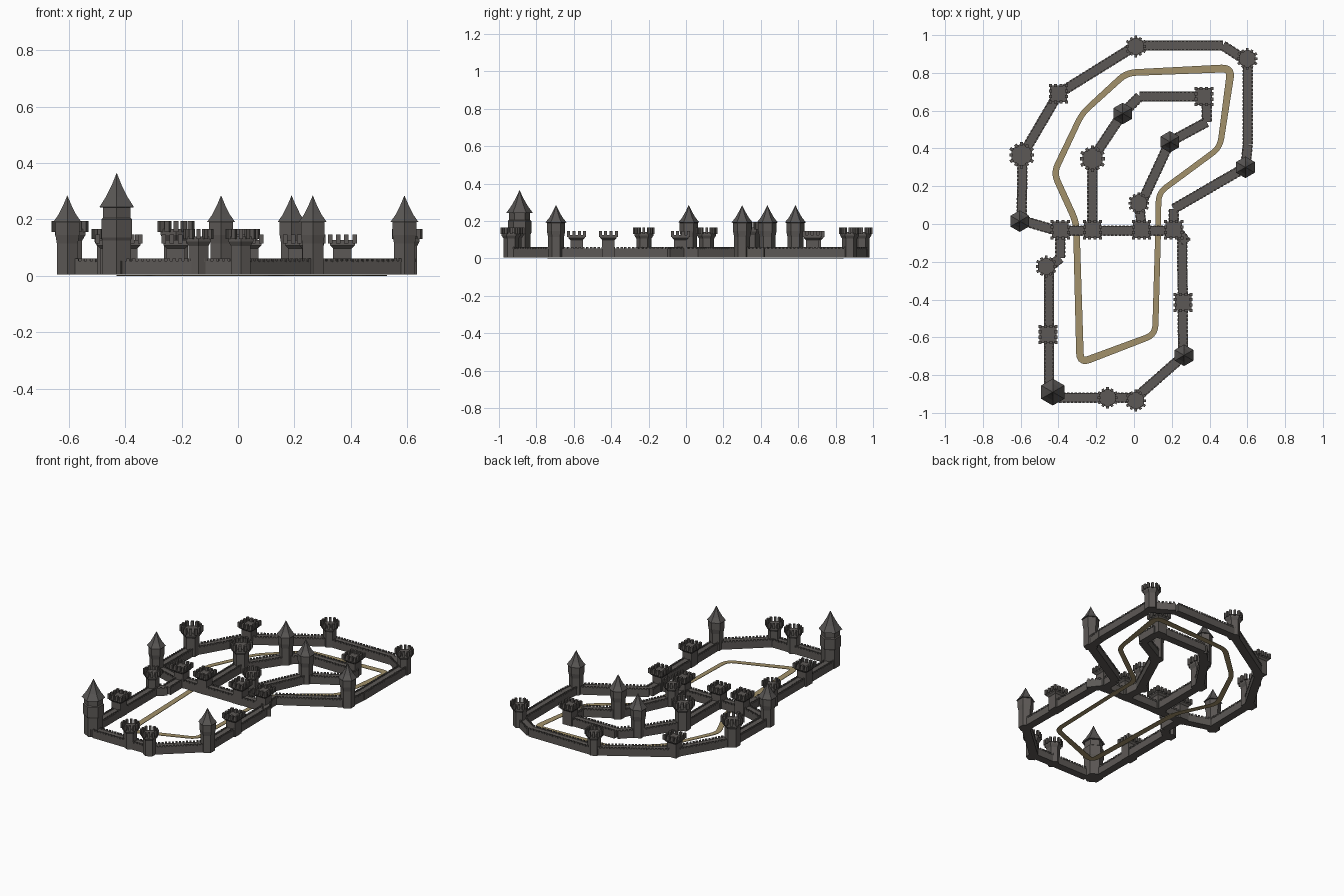
import bpy, bmesh, math
from mathutils import Vector, Matrix

if "Cube" in bpy.data.objects:
    bpy.data.objects.remove(bpy.data.objects["Cube"])

Z0 = 0.004  # masonry sits just above the road base


def material(name, rgb):
    m = bpy.data.materials.new(name)
    m.diffuse_color = (*rgb, 1)
    m.use_nodes = True
    m.node_tree.nodes["Principled BSDF"].inputs["Base Color"].default_value = m.diffuse_color
    return m


STONE = material("dark stone", (0.108, 0.099, 0.092))
ROOF = material("roof slate", (0.098, 0.092, 0.089))
EARTH = material("sandy road", (0.36, 0.285, 0.145))


def finish(bm, name, *mats):
    bmesh.ops.recalc_face_normals(bm, faces=bm.faces[:])
    me = bpy.data.meshes.new(name)
    bm.to_mesh(me)
    bm.free()
    for m in mats:
        me.materials.append(m)
    ob = bpy.data.objects.new(name, me)
    bpy.context.collection.objects.link(ob)
    return ob


def box(bm, center, size, angle=0):
    mat = Matrix.Translation(center) @ Matrix.Rotation(angle, 4, 'Z') @ Matrix.Diagonal((*size, 1))
    bmesh.ops.create_cube(bm, size=1, matrix=mat)


def rings(bm, pos, n, profile, start):
    """Stacked n-sided rings following (radius, z) profile; radius 0 closes to a tip."""
    loops = []
    for r, z in profile:
        if r == 0:
            loops.append([bm.verts.new((pos[0], pos[1], z))] * n)
            continue
        loops.append([bm.verts.new((pos[0] + r * math.cos(start + 2 * math.pi * i / n),
                                    pos[1] + r * math.sin(start + 2 * math.pi * i / n), z))
                      for i in range(n)])
    for a, b in zip(loops, loops[1:]):
        for i in range(n):
            j = (i + 1) % n
            bm.faces.new([a[i], a[j], b[j], b[i]] if b[0] != b[1] else [a[i], a[j], b[0]])
    bm.faces.new(loops[0][::-1])
    if loops[-1][0] != loops[-1][1]:
        bm.faces.new(loops[-1])


def wall(name, points, width=0.055, top=0.052):
    """Straight wall pieces with small merlons along both edges."""
    bm = bmesh.new()
    for a, b in zip(points, points[1:]):
        a, b = Vector(a), Vector(b)
        d = b - a
        ang = math.atan2(d.y, d.x)
        side = Vector((-d.y, d.x)).normalized() * (width / 2 - 0.004)
        mid = (a + b) / 2
        box(bm, (mid.x, mid.y, (top + Z0) / 2), (d.length, width - 0.004, top - Z0), ang)
        count = max(2, int(d.length / 0.02))
        for i in range(count):
            p = a + d * ((i + 0.5) / count)
            for s in (-1, 1):
                q = p + side * s
                box(bm, (q.x, q.y, top + 0.003), (0.012, 0.008, 0.012), ang)
    return finish(bm, name, STONE)


def spire_tower(name, pos, profile, eave):
    bm = bmesh.new()
    rings(bm, pos, 6, profile, math.pi / 2)
    bm.faces.ensure_lookup_table()
    for f in bm.faces:
        f.material_index = int(f.calc_center_median().z >= eave)
    finish(bm, name, STONE, ROOF)


def round_tower(name, pos, k=1.0, h=1.0):
    bm = bmesh.new()
    prof = [(0.040, Z0), (0.040, 0.105), (0.051, 0.122), (0.051, 0.14)]
    rings(bm, pos, 6, [(r * k, z * h if z > Z0 else z) for r, z in prof], math.pi / 2)
    for i in range(12):
        a = 2 * math.pi * i / 12
        r = (0.050 if i % 2 else 0.046) * k
        box(bm, (pos[0] + r * math.cos(a), pos[1] + r * math.sin(a), 0.148 * h),
            (0.015 * k, 0.014 * k, 0.034 * h), a)
    finish(bm, name, STONE)


def square_tower(name, pos):
    bm = bmesh.new()
    d = math.sqrt(2)
    rings(bm, pos, 4, [(0.033 * d, Z0), (0.033 * d, 0.097), (0.044 * d, 0.108), (0.044 * d, 0.126)], math.pi / 4)
    steps = (-0.043, -0.0145, 0.0145, 0.043)
    for x in steps:
        for y in steps:
            if abs(x) > 0.04 or abs(y) > 0.04:
                box(bm, (pos[0] + x, pos[1] + y, 0.131), (0.016, 0.016, 0.032))
    finish(bm, name, STONE)


# Outer curtain wall of the upper town
wall("upper_outer_wall", [(0.21, -0.03), (0.21, 0.08), (0.59, 0.30), (0.602, 0.42), (0.602, 0.86),
                          (0.47, 0.945), (0.01, 0.945), (-0.40, 0.69), (-0.59, 0.365),
                          (-0.595, 0.02), (-0.41, -0.035)])
# Middle wall with gates
wall("gate_wall", [(-0.43, -0.035), (0.24, -0.035)])
# Inner keep wall
wall("inner_wall", [(-0.22, -0.03), (-0.22, 0.345), (-0.06, 0.585), (0.03, 0.675), (0.385, 0.675),
                    (0.385, 0.54), (0.19, 0.435), (0.03, 0.09), (0.04, -0.03)])
# Lower town wall
wall("lower_outer_wall", [(-0.39, -0.03), (-0.39, -0.18), (-0.45, -0.23), (-0.45, -0.89), (-0.40, -0.92),
                          (0.01, -0.92), (0.26, -0.70), (0.255, -0.07)])
wall("gate_corner_wall", [(0.21, -0.01), (0.28, -0.1)])

# Spired towers
SMALL = [(0.043, Z0), (0.043, 0.115), (0.049, 0.145), (0.049, 0.19), (0.057, 0.191),
         (0.036, 0.217), (0.017, 0.25), (0, 0.285)]
for i, p in enumerate([(0.59, 0.30), (-0.605, 0.015), (-0.06, 0.585), (0.19, 0.435), (0.265, -0.695)]):
    spire_tower(f"spire_tower_{i}", p, SMALL, 0.1902)
GREAT = [(0.058, Z0), (0.058, 0.125), (0.063, 0.135), (0.063, 0.2), (0.056, 0.205), (0.056, 0.242),
         (0.071, 0.243), (0.044, 0.28), (0.021, 0.32), (0, 0.365)]
spire_tower("great_spire_tower", (-0.43, -0.89), GREAT, 0.2422)

# Crenellated round towers, two of them larger
for i, p in enumerate([(0.01, 0.94), (0.60, 0.875), (0.025, 0.11), (-0.465, -0.225),
                       (-0.14, -0.92), (0.01, -0.935)]):
    round_tower(f"round_tower_{i}", p)
for i, p in enumerate([(-0.595, 0.365), (-0.22, 0.345)]):
    round_tower(f"large_round_tower_{i}", p, 1.22, 1.18)

# Square towers, including the four gate towers
for i, p in enumerate([(-0.39, -0.03), (-0.22, -0.03), (0.04, -0.03), (0.21, -0.03), (-0.40, 0.69),
                       (0.37, 0.675), (-0.455, -0.585), (0.26, -0.415)]):
    square_tower(f"square_tower_{i}", p)

# Road loop: (x, y, width) with rounded corners
ROAD = [(-0.306, 0.01, 0.034), (-0.425, 0.27, 0.034), (-0.275, 0.585, 0.03), (-0.04, 0.80, 0.034),
        (0.515, 0.825, 0.042), (0.455, 0.405, 0.03), (0.13, 0.165, 0.03), (0.128, -0.03, 0.03),
        (0.112, -0.585, 0.032), (-0.285, -0.735, 0.04)]
path = []
n = len(ROAD)
for i in range(n):
    p, a, b = Vector(ROAD[i]), Vector(ROAD[i - 1]), Vector(ROAD[(i + 1) % n])
    s = p + (a - p).normalized() * 0.05
    e = p + (b - p).normalized() * 0.05
    for k in range(6):
        t = k / 5
        path.append(s * (1 - t) ** 2 + p * 2 * t * (1 - t) + e * t * t)
bm = bmesh.new()
rows = []
m = len(path)
for i, p in enumerate(path):
    d = (path[(i + 1) % m] - path[i - 1]).to_2d().normalized()
    o = Vector((-d.y, d.x)) * p.z / 2
    c = p.to_2d()
    rows.append([bm.verts.new((*(c + o * s), z)) for s, z in ((1, 0), (1, 0.003), (-1, 0.003), (-1, 0))])
for i in range(m):
    a, b = rows[i], rows[(i + 1) % m]
    for k in range(4):
        bm.faces.new([a[k], a[(k + 1) % 4], b[(k + 1) % 4], b[k]])
finish(bm, "road", EARTH)
